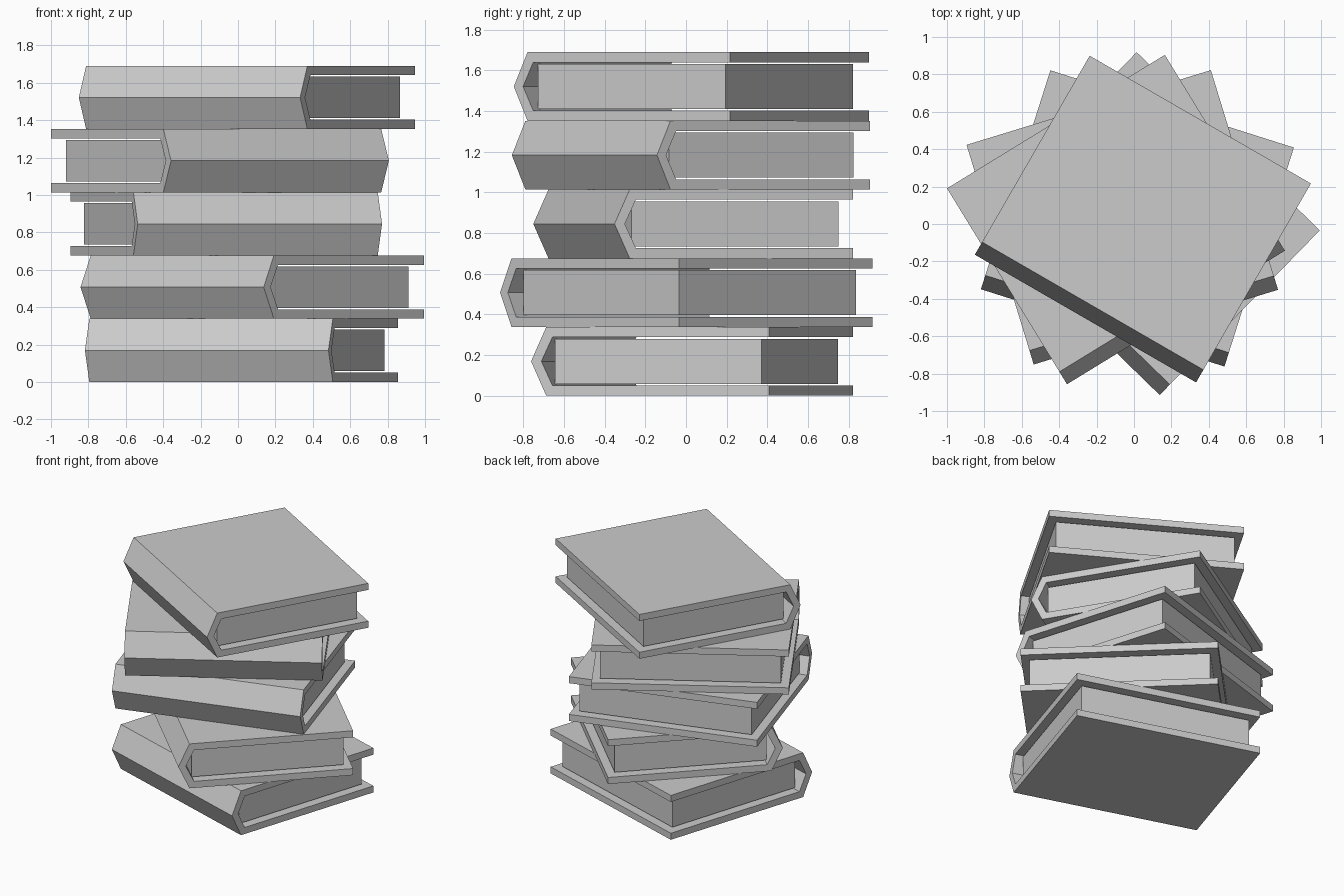
import bpy, bmesh
from math import radians

if "Cube" in bpy.data.objects:
    bpy.data.objects.remove(bpy.data.objects["Cube"])

L, W, T = 1.366, 1.15, 0.338      # spine length, cover width, book thickness
BOARD, INSET, BULGE = 0.05, 0.058, 0.078


def extrude_profile(name, profile, length, loc, angle):
    """Extrude a (y, z) outline along local x, centred on the origin."""
    bm = bmesh.new()
    face = bm.faces.new([bm.verts.new((-length / 2, y, z)) for y, z in profile])
    ext = bmesh.ops.extrude_face_region(bm, geom=[face])
    verts = [v for v in ext["geom"] if isinstance(v, bmesh.types.BMVert)]
    bmesh.ops.translate(bm, verts=verts, vec=(length, 0, 0))
    if face not in bm.faces:
        bm.faces.new([v for v in bm.verts if v not in verts])
    bmesh.ops.recalc_face_normals(bm, faces=bm.faces)
    mesh = bpy.data.meshes.new(name)
    bm.to_mesh(mesh)
    bm.free()
    ob = bpy.data.objects.new(name, mesh)
    ob.location = loc
    ob.rotation_euler.z = radians(angle)
    bpy.context.collection.objects.link(ob)
    return ob


def book(i, x, y, angle):
    loc = (x, y, T * (i + 0.5))
    s, e, h = -W / 2, W / 2, T / 2
    # cover: two boards joined by a pointed spine of even thickness
    cover = [(e, h), (s, h), (s - BULGE, 0), (s, -h), (e, -h),
             (e, -h + BOARD), (s + 0.032, -h + BOARD), (s - BULGE + 0.053, 0),
             (s + 0.032, h - BOARD), (e, h - BOARD)]
    extrude_profile(f"book_{i + 1}_cover", cover, L, loc, angle)
    # page block, set back from the cover edges
    ph, ps, pe = h - INSET, s + 0.026, e - INSET
    pages = [(ps, -ph), (pe, -ph), (pe, ph), (ps, ph)]
    extrude_profile(f"book_{i + 1}_pages", pages, L - 2 * INSET, loc, angle)


# stack from bottom to top: centre x, centre y, turn
stack = [(0.03, 0.067, -17.6), (0.103, 0.03, -44.2), (-0.074, 0.073, 17),
         (-0.117, 0.057, 31.5), (0.067, 0.06, -30)]
for i, (x, y, a) in enumerate(stack):
    book(i, x, y, a)
